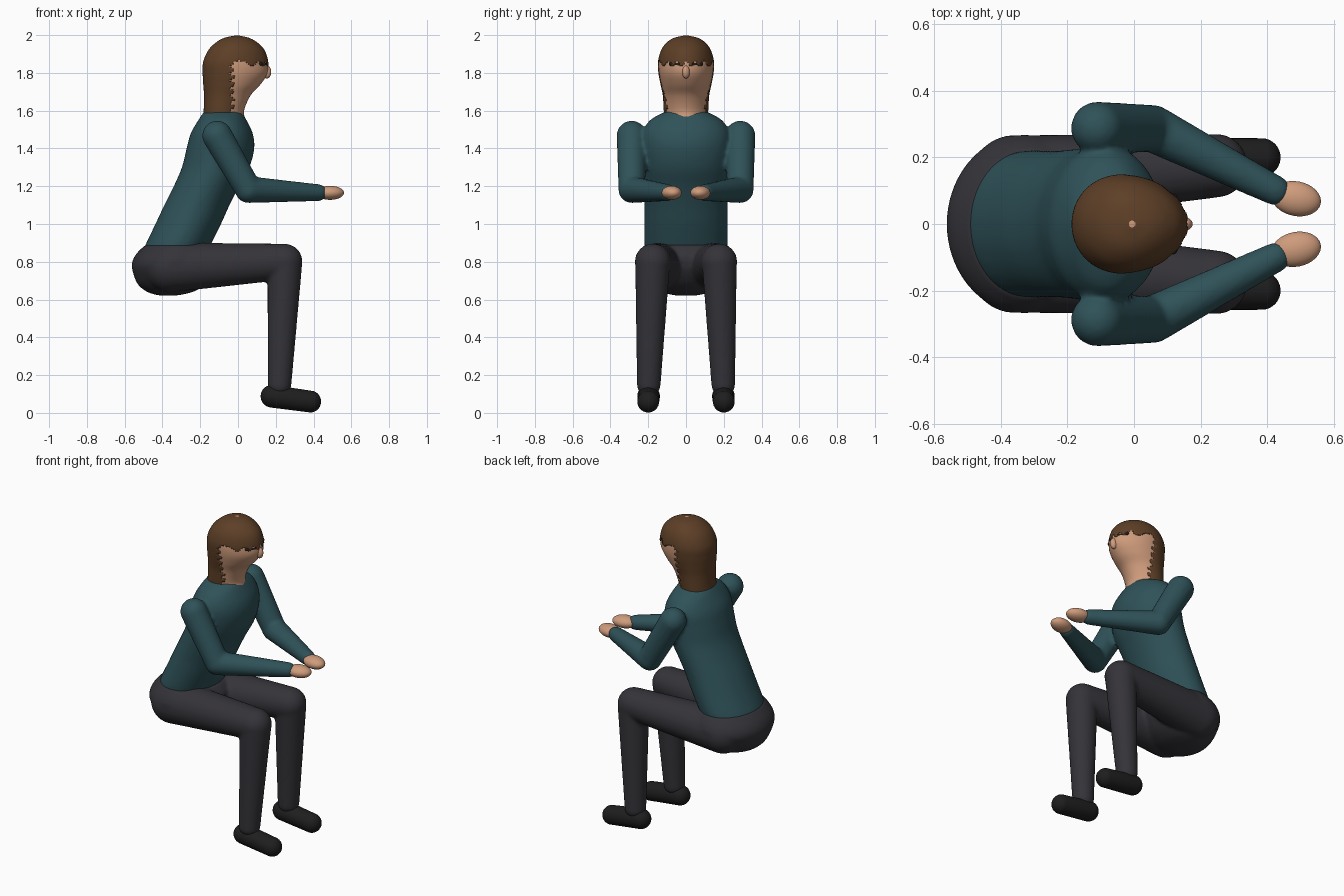
import bpy, bmesh, math
from mathutils import Vector

if "Cube" in bpy.data.objects:
    bpy.data.objects.remove(bpy.data.objects["Cube"])

SIDES = (("left", 1), ("right", -1))


def material(name, rgb):
    m = bpy.data.materials.new(name)
    m.diffuse_color = (*rgb, 1)
    m.use_nodes = True
    m.node_tree.nodes["Principled BSDF"].inputs["Base Color"].default_value = m.diffuse_color
    return m


TEAL = material("teal_knit", (0.028, 0.085, 0.10))
CHARCOAL = material("charcoal_cloth", (0.035, 0.033, 0.04))
BLACK = material("black", (0.013, 0.013, 0.013))
SKIN = material("skin", (0.62, 0.33, 0.20))
BROWN = material("brown_hair", (0.11, 0.05, 0.02))


def limb(bm, a, b, ra, rb):
    """Tapered capsule from a to b."""
    a, b = Vector(a), Vector(b)
    rot = (b - a).to_track_quat('Z', 'Y')
    verts = bmesh.ops.create_uvsphere(bm, u_segments=32, v_segments=20, radius=1)["verts"]
    for v in verts:
        far = v.co.z > 1e-4
        v.co = (b if far else a) + rot @ (v.co * (rb if far else ra))


def ellipsoid(bm, centre, size, yaw=0):
    for v in bmesh.ops.create_uvsphere(bm, u_segments=32, v_segments=20, radius=1)["verts"]:
        p = Vector((v.co.x * size[0], v.co.y * size[1], v.co.z * size[2]))
        c, s = math.cos(yaw), math.sin(yaw)
        v.co = Vector(centre) + Vector((c * p.x - s * p.y, s * p.x + c * p.y, p.z))


def spline(secs, steps):
    """Smooth in-between sections through the given ones."""
    out = []
    for i in range(len(secs) - 1):
        p = [secs[min(max(i + k, 0), len(secs) - 1)] for k in (-1, 0, 1, 2)]
        for j in range(steps):
            t = j / steps
            out.append([0.5 * (2 * q[1] + (q[2] - q[0]) * t
                        + (2 * q[0] - 5 * q[1] + 4 * q[2] - q[3]) * t * t
                        + (3 * q[1] - q[0] - 3 * q[2] + q[3]) * t ** 3) for q in zip(*p)])
    return out + [secs[-1]]


def loft(bm, secs, egg=0.0, grow=0.0, n=64, steps=5):
    """Stack of level ovals; each section is (z, back x, front x, half width)."""
    rings = []
    for z, x0, x1, ry in spline(secs, steps):
        ring = []
        for k in range(n):
            c, s = math.cos(2 * math.pi * k / n), math.sin(2 * math.pi * k / n)
            x = (x0 + x1) / 2 + ((x1 - x0) / 2 + grow) * c
            ring.append(bm.verts.new((x, (ry + grow) * s * (1 - egg * c), z)))
        rings.append(ring)
    for lo, hi in zip(rings, rings[1:]):
        for k in range(n):
            m = (k + 1) % n
            bm.faces.new((lo[k], lo[m], hi[m], hi[k]))
    bm.faces.new(rings[0][::-1])
    bm.faces.new(rings[-1])


def finish(bm, name, mat, fuse=False):
    me = bpy.data.meshes.new(name)
    bmesh.ops.recalc_face_normals(bm, faces=bm.faces)
    for f in bm.faces:
        f.smooth = True
    bm.to_mesh(me)
    bm.free()
    me.materials.append(mat)
    ob = bpy.data.objects.new(name, me)
    bpy.context.collection.objects.link(ob)
    if fuse:  # merge overlapping pieces into one soft skin
        r = ob.modifiers.new("fuse", 'REMESH')
        r.mode = 'VOXEL'
        r.voxel_size = 0.011
        r.use_smooth_shade = True
        s = ob.modifiers.new("soften", 'SMOOTH')
        s.factor, s.iterations = 0.5, 4
    return ob


# Trousers: pelvis, thighs, shins
bm = bmesh.new()
loft(bm, [(0.622, -0.42, -0.32, 0.06), (0.64, -0.48, -0.24, 0.13), (0.68, -0.53, -0.17, 0.19),
          (0.74, -0.555, -0.12, 0.245), (0.79, -0.562, -0.10, 0.268),
          (0.84, -0.54, -0.10, 0.255), (0.89, -0.49, -0.14, 0.22)])
for _, s in SIDES:
    limb(bm, (-0.36, s * 0.135, 0.77), (0.245, s * 0.175, 0.80), 0.132, 0.096)
    limb(bm, (0.248, s * 0.177, 0.79), (0.22, s * 0.197, 0.15), 0.092, 0.063)
finish(bm, "trousers", CHARCOAL, True)

# Sweater: leaning torso, upper arms, forearms
bm = bmesh.new()
loft(bm, [(0.86, -0.50, -0.16, 0.215), (0.90, -0.485, -0.14, 0.22), (1.0, -0.437, -0.09, 0.22),
          (1.1, -0.39, -0.045, 0.22), (1.2, -0.34, 0.005, 0.225), (1.3, -0.297, 0.06, 0.232),
          (1.4, -0.272, 0.086, 0.237), (1.48, -0.25, 0.078, 0.232),
          (1.55, -0.21, 0.045, 0.19), (1.595, -0.18, 0.018, 0.11)])
for _, s in SIDES:
    limb(bm, (-0.11, s * 0.288, 1.468), (0.055, s * 0.287, 1.182), 0.079, 0.071)
    limb(bm, (0.055, s * 0.287, 1.182), (0.425, s * 0.10, 1.166), 0.071, 0.045)
finish(bm, "sweater", TEAL, True)

# Shoes and hands
for side, s in SIDES:
    bm = bmesh.new()
    limb(bm, (0.18, s * 0.198, 0.088), (0.382, s * 0.2, 0.06), 0.06, 0.058)
    finish(bm, side + "_shoe", BLACK)
    bm = bmesh.new()
    ellipsoid(bm, (0.487, s * 0.076, 1.165), (0.075, 0.052, 0.037), -s * 0.2)
    finish(bm, side + "_hand", SKIN)

# Head and neck with nose
HEAD = [(1.55, -0.185, 0.04, 0.11), (1.60, -0.178, 0.032, 0.113), (1.68, -0.176, 0.066, 0.118),
        (1.74, -0.18, 0.12, 0.13), (1.80, -0.183, 0.157, 0.141), (1.86, -0.18, 0.156, 0.143),
        (1.92, -0.153, 0.137, 0.127), (1.96, -0.114, 0.10, 0.098),
        (1.985, -0.07, 0.056, 0.06), (1.997, -0.015, 0.005, 0.01)]
bm = bmesh.new()
loft(bm, HEAD, egg=0.12)
ellipsoid(bm, (0.152, 0, 1.805), (0.024, 0.02, 0.035))
finish(bm, "head", SKIN)

# Hair shell: head surface grown a little, with a ragged face opening
bm = bmesh.new()
loft(bm, HEAD, egg=0.12, grow=0.004, n=96, steps=8)
bald = []
for f in bm.faces:
    c = f.calc_center_median()
    fringe = 1.85 + 0.014 * math.sin(c.y * 130 + 1.5)
    edge = -0.03 + 0.012 * math.sin(c.z * 160)
    if c.z < 1.575 or (c.z < fringe and c.x > edge):
        bald.append(f)
bmesh.ops.delete(bm, geom=bald, context='FACES')
hair = finish(bm, "hair", BROWN)
shell = hair.modifiers.new("thickness", 'SOLIDIFY')
shell.thickness = 0.006

# Dark brows under the fringe
for side, s in SIDES:
    bm = bmesh.new()
    limb(bm, (0.142, s * 0.035, 1.845), (0.118, s * 0.08, 1.848), 0.011, 0.011)
    finish(bm, side + "_brow", BLACK)
